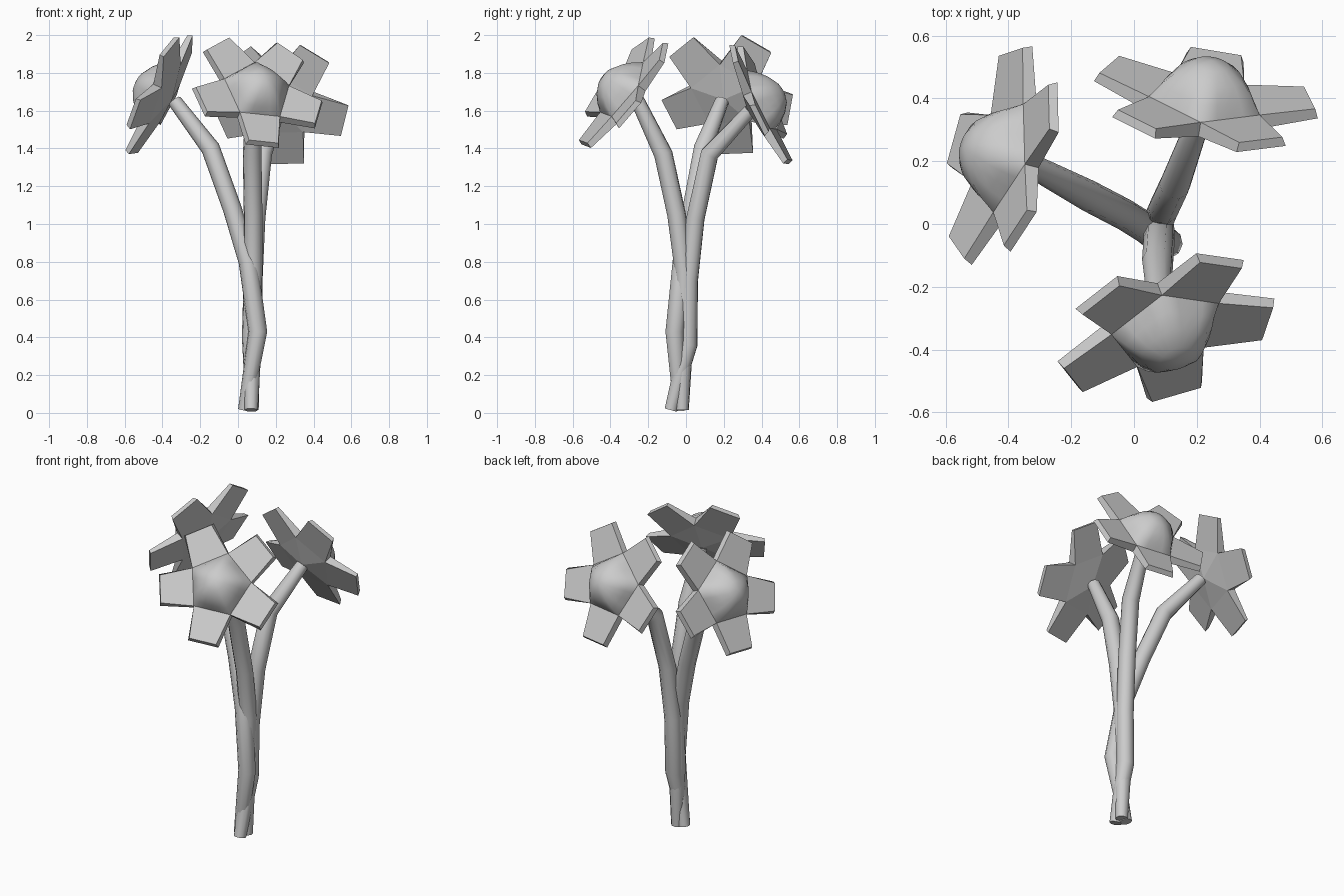
import bpy, bmesh
from math import sin, cos, pi, radians
from mathutils import Vector, Matrix

if "Cube" in bpy.data.objects:
    bpy.data.objects.remove(bpy.data.objects["Cube"])


def finish(name, bm, mat):
    bmesh.ops.recalc_face_normals(bm, faces=bm.faces)
    me = bpy.data.meshes.new(name)
    bm.to_mesh(me)
    bm.free()
    ob = bpy.data.objects.new(name, me)
    bpy.context.collection.objects.link(ob)
    ob.matrix_world = mat


def flower(label, centre, normal, petal_dir):
    # local frame: z = facing direction, x = towards one petal
    z = Vector(normal).normalized()
    y = z.cross(Vector(petal_dir)).normalized()
    x = y.cross(z)
    mat = Matrix.Translation(centre) @ Matrix((x, y, z)).transposed().to_4x4()
    R = 0.188

    # petals: five wedges sharing a shallow pyramid back
    bm = bmesh.new()
    apex = bm.verts.new((0, 0, -0.085))
    front = [Vector((R * cos(pi * (2 * k - 1) / 5), R * sin(pi * (2 * k - 1) / 5), 0)) for k in range(5)]
    fv = [bm.verts.new(p) for p in front]
    bv = [bm.verts.new(p + Vector((0, 0, -0.05))) for p in front]
    for k in range(5):
        a, b = k, (k + 1) % 5
        rot = Matrix.Rotation(2 * pi * k / 5, 3, 'Z')
        t = [bm.verts.new(rot @ Vector(p)) for p in
             ((0.34, -0.081, 0.014), (0.34, 0.081, 0.014), (0.35, 0.092, -0.014), (0.35, -0.092, -0.014))]
        bm.faces.new((fv[a], t[0], t[1], fv[b]))
        bm.faces.new((bv[b], t[2], t[3], bv[a]))
        bm.faces.new((fv[a], bv[a], t[3], t[0]))
        bm.faces.new((fv[b], t[1], t[2], bv[b]))
        bm.faces.new(t)
        bm.faces.new((apex, bv[b], bv[a]))
    bm.faces.new(fv)
    finish(label + "_petals", bm, mat)

    # dome: pentagon rim blending into a round top
    bm = bmesh.new()
    n, rings = 20, []
    for r, h, blend in ((R, 0.0, 0), (0.155, 0.045, 0.25), (0.112, 0.087, 0.6), (0.057, 0.121, 1)):
        ring = []
        for i in range(n):
            ang = 2 * pi * i / n + pi / 5
            off = (i % 4 - 2) * 2 * pi / n
            rr = r * (cos(pi / 5) / cos(off) * (1 - blend) + blend)
            ring.append(bm.verts.new((rr * cos(ang), rr * sin(ang), h)))
        rings.append(ring)
    top = bm.verts.new((0, 0, 0.135))
    for i in range(n):
        j = (i + 1) % n
        for lo, hi in zip(rings, rings[1:]):
            bm.faces.new((lo[i], lo[j], hi[j], hi[i]))
        bm.faces.new((rings[-1][i], rings[-1][j], top))
    for f in bm.faces:
        f.smooth = True
    finish(label + "_dome", bm, mat)


def stem(name, pts):
    # bent tube, slimmer at both ends
    cu = bpy.data.curves.new(name, 'CURVE')
    cu.dimensions = '3D'
    cu.bevel_depth = 0.05
    cu.bevel_resolution = 3
    cu.use_fill_caps = True
    sp = cu.splines.new('POLY')
    sp.points.add(len(pts) - 1)
    for p, co in zip(sp.points, pts):
        p.co = (*co, 1)
        p.radius = 0.7 if co[2] < 0.1 else (0.75 if co[2] > 1.55 else 1.0)
    ob = bpy.data.objects.new(name, cu)
    bpy.context.collection.objects.link(ob)
    bpy.ops.object.select_all(action='DESELECT')
    ob.select_set(True)
    bpy.context.view_layer.objects.active = ob
    bpy.ops.object.convert(target='MESH')
    bpy.ops.object.shade_smooth_by_angle(angle=radians(40))


flower("left_flower", (-0.424, 0.218, 1.695), (-0.873, 0.225, 0.43), (0.158, 0.152, 0.256))
flower("front_flower", (0.104, -0.336, 1.704), (0.285, -0.77, 0.58), (0.03, -0.206, -0.276))
flower("back_flower", (0.229, 0.4, 1.643), (0.14, 0.90, 0.415), (0.031, 0.142, -0.315))

stem("left_stem", [(0.035, -0.03, 0.015), (0.105, -0.06, 0.43), (0.053, -0.022, 0.8),
                   (-0.03, 0.03, 1.08), (-0.145, 0.09, 1.4), (-0.335, 0.19, 1.65)])
stem("front_stem", [(0.075, -0.02, 0.015), (0.07, -0.01, 0.4), (0.08, -0.01, 0.75),
                    (0.08, -0.05, 1.05), (0.075, -0.12, 1.37), (0.08, -0.26, 1.66)])
stem("back_stem", [(0.07, -0.08, 0.015), (0.075, 0.012, 0.36), (0.08, 0.015, 0.7),
                   (0.095, 0.05, 1.03), (0.13, 0.125, 1.37), (0.21, 0.34, 1.6)])
